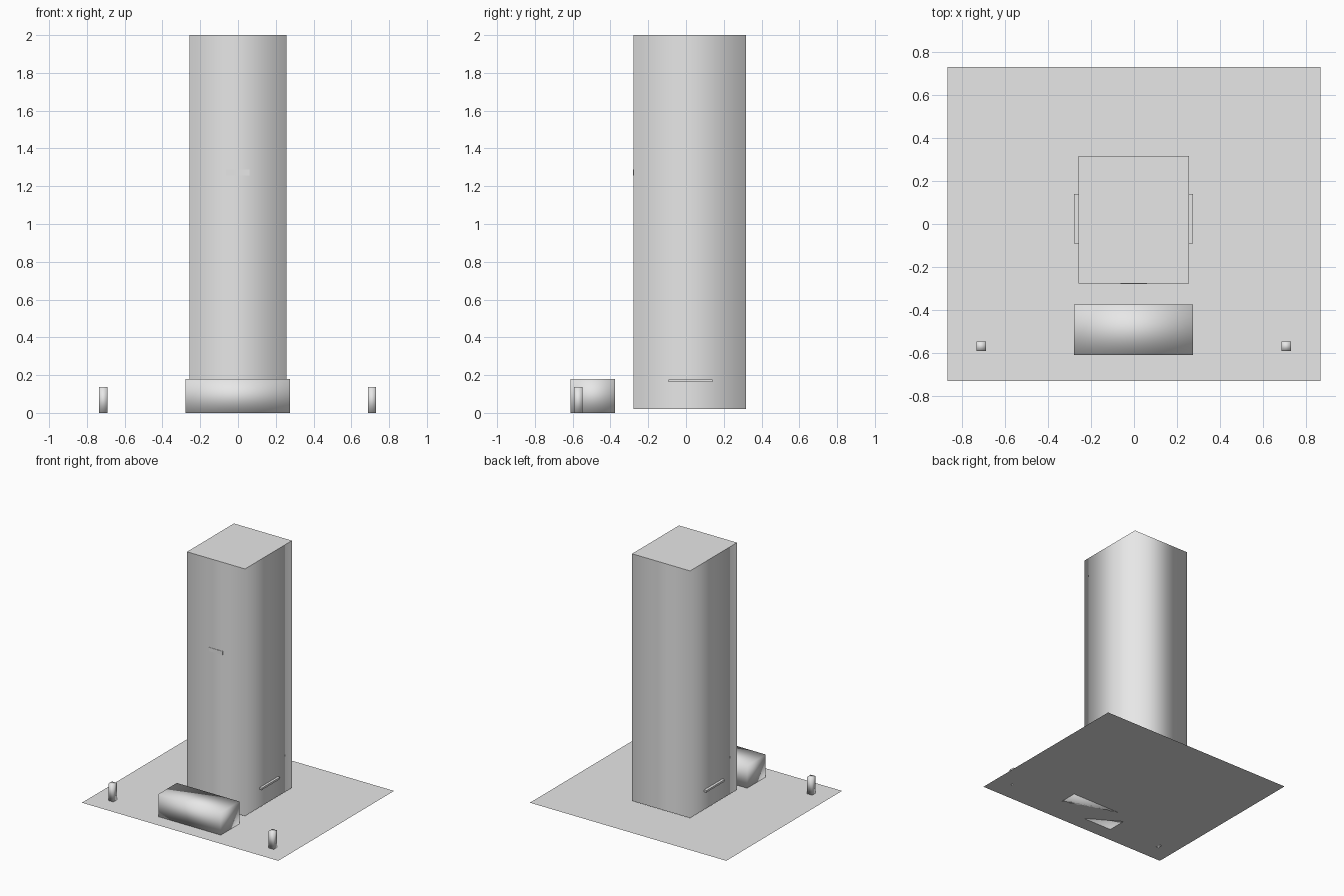
import bpy
import bmesh

if "Cube" in bpy.data.objects:
    bpy.data.objects.remove(bpy.data.objects["Cube"])

grey = bpy.data.materials.new("concrete_grey")
grey.diffuse_color = (0.8, 0.8, 0.8, 1)
grey.use_nodes = True
grey.node_tree.nodes["Principled BSDF"].inputs["Base Color"].default_value = grey.diffuse_color


def box(name, x, y, z, smooth=None):
    """Box from (min, max) ranges; smooth is None, 'all' or 'walls'."""
    bm = bmesh.new()
    bmesh.ops.create_cube(bm, size=1)
    for v in bm.verts:
        v.co = [r[0] if c < 0 else r[1] for c, r in zip(v.co, (x, y, z))]
    bm.normal_update()
    for f in bm.faces:
        f.smooth = smooth == 'all' or (smooth == 'walls' and abs(f.normal.z) < 0.5)
    if smooth == 'walls':
        # keep the roof and base rims crisp
        for e in bm.edges:
            if abs(e.verts[0].co.z - e.verts[1].co.z) < 1e-6:
                e.smooth = False
    finish(name, bm)


def finish(name, bm):
    me = bpy.data.meshes.new(name)
    bm.to_mesh(me)
    bm.free()
    me.materials.append(grey)
    bpy.context.collection.objects.link(bpy.data.objects.new(name, me))


# Flat plaza sheet
bm = bmesh.new()
bm.faces.new([bm.verts.new(p) for p in (
    (-0.87, -0.733, 0), (0.87, -0.733, 0), (0.87, 0.733, 0), (-0.87, 0.733, 0))])
finish("plaza", bm)

# Tower block, slightly raised, with softly shaded walls
box("tower", (-0.258, 0.256), (-0.277, 0.317), (0.02, 2.0), 'walls')

# Low entrance block in front
box("entrance_block", (-0.279, 0.275), (-0.611, -0.376), (0, 0.18), 'all')

# Sign panel on the front wall
box("front_sign", (-0.063, 0.06), (-0.28, -0.275), (1.258, 1.288))

# Thin canopies on the side walls
box("left_canopy", (-0.279, -0.25), (-0.092, 0.14), (0.163, 0.178))
box("right_canopy", (0.25, 0.275), (-0.092, 0.14), (0.163, 0.178))

# Plaza posts
for side, cx in (("left", -0.713), ("right", 0.709)):
    box(side + "_post", (cx - 0.022, cx + 0.022), (-0.592, -0.548), (0, 0.136), 'all')
